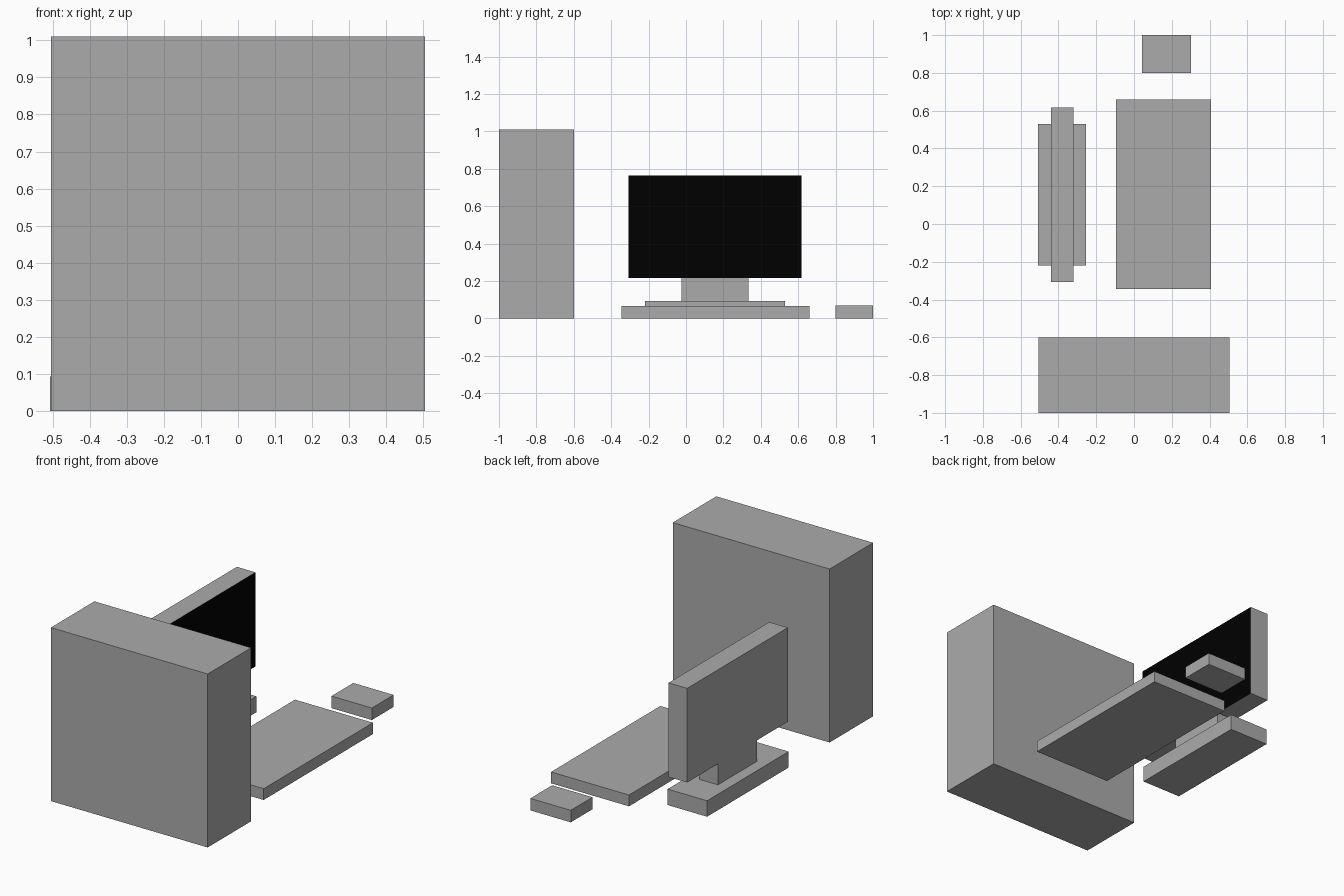
import bpy
import bmesh
from mathutils import Vector

if "Cube" in bpy.data.objects:
    bpy.data.objects.remove(bpy.data.objects["Cube"])


def material(name, rgb):
    m = bpy.data.materials.new(name)
    m.diffuse_color = (*rgb, 1.0)
    m.use_nodes = True
    m.node_tree.nodes["Principled BSDF"].inputs["Base Color"].default_value = m.diffuse_color
    return m


GREY = material("grey", (0.41, 0.41, 0.41))
BLACK = material("black", (0.0, 0.0, 0.0))


def box(name, x, y, z):
    """Box spanning the given (min, max) ranges."""
    bm = bmesh.new()
    bmesh.ops.create_cube(bm, size=1.0)
    for v in bm.verts:
        v.co = Vector([(lo + hi) / 2 + c * (hi - lo)
                       for c, (lo, hi) in zip(v.co, (x, y, z))])
    bm.normal_update()
    mesh = bpy.data.meshes.new(name)
    bm.to_mesh(mesh)
    bm.free()
    mesh.materials.append(GREY)
    obj = bpy.data.objects.new(name, mesh)
    bpy.context.collection.objects.link(obj)
    return obj


# Computer case
box("computer_case", (-0.505, 0.505), (-1.0, -0.6), (0.0, 1.01))

# Monitor on its stand
box("stand_base", (-0.507, -0.253), (-0.22, 0.53), (0.0, 0.093))
box("stand_neck", (-0.44, -0.32), (-0.025, 0.335), (0.093, 0.215))
monitor = box("monitor", (-0.44, -0.32), (-0.308, 0.618), (0.215, 0.763))

# Black screen: the monitor face looking towards the keyboard
monitor.data.materials.append(BLACK)
for face in monitor.data.polygons:
    if face.normal.x > 0.9:
        face.material_index = 1

# Keyboard and mouse
box("keyboard", (-0.095, 0.407), (-0.345, 0.66), (0.0, 0.066))
box("mouse", (0.042, 0.302), (0.8, 1.0), (0.0, 0.07))
